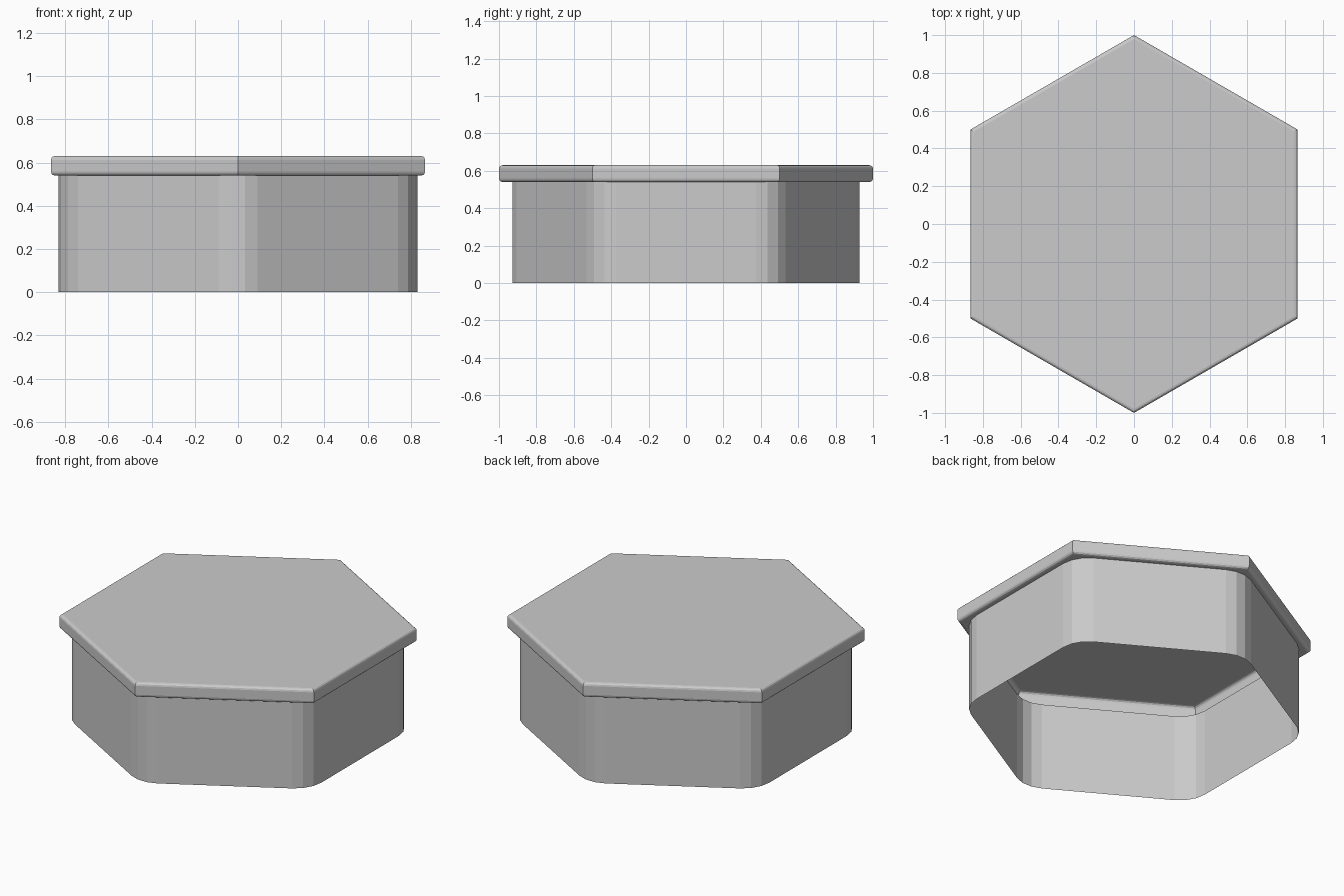
import bpy, bmesh
from math import sin, cos, pi, radians

if "Cube" in bpy.data.objects:
    bpy.data.objects.remove(bpy.data.objects["Cube"])

APOTHEM = cos(radians(30))      # lid: corners at radius 1
BODY_APOTHEM = 0.83
BODY_TOP, LID_TOP = 0.54, 0.63
CORNER_R, BEVEL = 0.18, 0.018


def hex_ring(bm, inset, z):
    """Sharp hexagon, corners on the y axis."""
    r = (APOTHEM - inset) / APOTHEM
    return [bm.verts.new((r * cos(radians(90 + 60 * k)), r * sin(radians(90 + 60 * k)), z))
            for k in range(6)]


def rounded_ring(bm, z):
    """Hexagon with three-facet rounded corners, four points per corner."""
    pts = []
    c = (BODY_APOTHEM - CORNER_R) / APOTHEM
    for k in range(6):
        a = radians(90 + 60 * k)
        for step in (-30, -10, 10, 30):
            b = a + radians(step)
            pts.append(bm.verts.new((c * cos(a) + CORNER_R * cos(b),
                                     c * sin(a) + CORNER_R * sin(b), z)))
    return pts


def join_rings(bm, lower, upper):
    n = len(lower)
    for i in range(n):
        j = (i + 1) % n
        bm.faces.new((lower[i], lower[j], upper[j], upper[i]))


def finish(bm, name):
    mesh = bpy.data.meshes.new(name)
    bm.to_mesh(mesh)
    bm.free()
    obj = bpy.data.objects.new(name, mesh)
    bpy.context.collection.objects.link(obj)
    return obj


# Lid: hexagonal shell with rounded upper and lower rims
bm = bmesh.new()
arc = [i * pi / 6 for i in range(4)]
profile = [(BEVEL * (1 - sin(a)), BODY_TOP + BEVEL * (1 - cos(a))) for a in arc]
profile += [(BEVEL * (1 - cos(a)), LID_TOP - BEVEL * (1 - sin(a))) for a in arc]
rings = [hex_ring(bm, inset, z) for inset, z in profile]
for lower, upper in zip(rings, rings[1:]):
    join_rings(bm, lower, upper)
bm.faces.new(rings[-1])

# Underside ledge of the lid, from the rim in to the wall
rim, wall = rings[0], rounded_ring(bm, BODY_TOP)
for k in range(6):
    for i in range(3):
        bm.faces.new((rim[k], wall[4 * k + i], wall[4 * k + i + 1]))
    n = (k + 1) % 6
    bm.faces.new((rim[k], wall[4 * k + 3], wall[4 * n], rim[n]))
finish(bm, "lid")

# Body: thin wall open at the bottom
bm = bmesh.new()
join_rings(bm, rounded_ring(bm, 0), rounded_ring(bm, BODY_TOP))
finish(bm, "body_wall")
